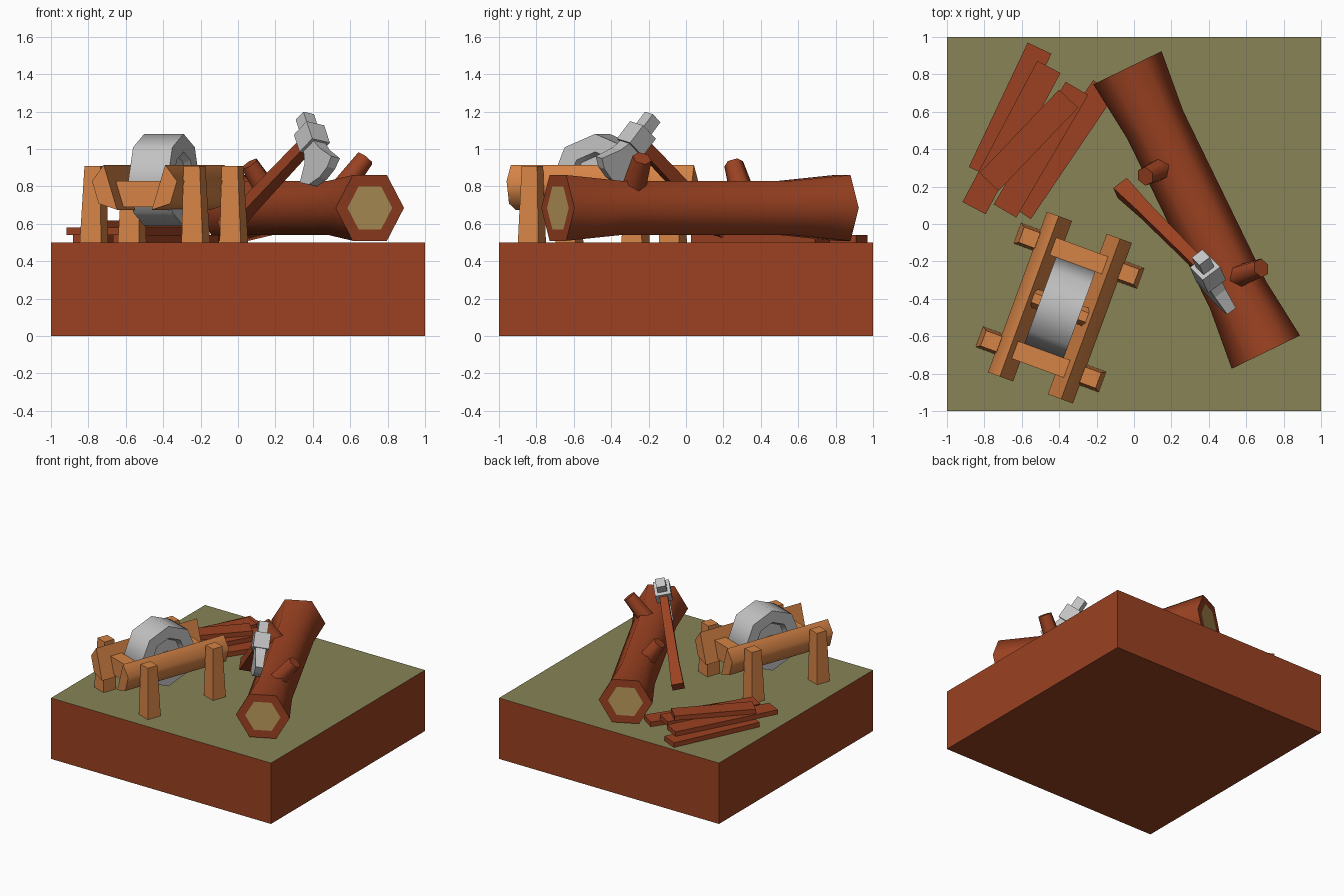
import bpy, bmesh, math
from mathutils import Vector as V

if "Cube" in bpy.data.objects:
    bpy.data.objects.remove(bpy.data.objects["Cube"])


def material(name, srgb):
    m = bpy.data.materials.new(name)
    m.diffuse_color = [c ** 2.2 for c in srgb] + [1]
    m.use_nodes = True
    m.node_tree.nodes["Principled BSDF"].inputs["Base Color"].default_value = m.diffuse_color
    return m


BARK = material("red_brown", (0.60, 0.265, 0.15))
GRASS = material("olive", (0.525, 0.51, 0.34))
ORANGE = material("orange_wood", (0.83, 0.51, 0.28))
STEEL = material("grey", (0.76, 0.76, 0.76))
TAN = material("tan", (0.73, 0.60, 0.36))


def finish(name, bm, mats, smooth=0):
    bmesh.ops.recalc_face_normals(bm, faces=bm.faces)
    me = bpy.data.meshes.new(name)
    bm.to_mesh(me)
    bm.free()
    for m in mats:
        me.materials.append(m)
    if smooth:
        me.polygons.foreach_set("use_smooth", [True] * len(me.polygons))
        me.set_sharp_from_angle(angle=math.radians(smooth))
    ob = bpy.data.objects.new(name, me)
    bpy.context.collection.objects.link(ob)
    return ob


def loft(rings):
    """Skin a list of point loops and cap both ends; returns bmesh and caps."""
    bm = bmesh.new()
    rows = [[bm.verts.new(p) for p in r] for r in rings]
    n = len(rows[0])
    for a, b in zip(rows, rows[1:]):
        for i in range(n):
            j = (i + 1) % n
            bm.faces.new((a[i], a[j], b[j], b[i]))
    caps = [bm.faces.new(rows[0]), bm.faces.new(rows[-1])]
    bmesh.ops.recalc_face_normals(bm, faces=bm.faces)
    return bm, caps


def ring(c, a, b, r, n, start=0.0):
    ts = [start + math.tau * i / n for i in range(n)]
    return [c + a * (r * math.cos(t)) + b * (r * math.sin(t)) for t in ts]


def rect(c, a, b, ha, hb):
    return [c + a * (i * ha) + b * (j * hb)
            for i, j in ((1, 1), (-1, 1), (-1, -1), (1, -1))]


Z = V((0, 0, 1))
X, Y = V((1, 0, 0)), V((0, 1, 0))

# ground block: olive top, brown sides
bm, caps = loft([rect(V((0, 0, z)), X, Y, 1, 1) for z in (0, 0.5)])
caps[1].material_index = 1
finish("ground_block", bm, [BARK, GRASS])

# log, flared at both ends, with cut-wood ends
A, B = V((-0.035, 0.835, 0.685)), V((0.705, -0.685, 0.685))
d = (B - A).normalized()
side = d.cross(Z)
bm, caps = loft([ring(A.lerp(B, t), side, Z, r, 6)
                 for t, r in ((0, 0.203), (0.2, 0.167), (0.8, 0.167), (1, 0.203))])
bmesh.ops.inset_individual(bm, faces=caps, thickness=0.07)
for f in caps:
    f.material_index = 1
finish("log", bm, [BARK, TAN], 65)

# branch stubs
for name, p, q in (("left_branch_stub", (0.20, 0.32, 0.70), (0.06, 0.255, 0.92)),
                   ("right_branch_stub", (0.49, -0.305, 0.70), (0.68, -0.235, 0.95))):
    p, q = V(p), V(q)
    w = (q - p).normalized()
    a = w.cross(d).normalized()
    bm, _ = loft([ring(p, a, w.cross(a), 0.072, 6), ring(q, a, w.cross(a), 0.052, 6)])
    finish(name, bm, [BARK], 65)

# axe: h along the handle, b towards the blade, s across
C = V((0.395, -0.265, 1.055))
h = V((0.565, -0.565, 0.6)).normalized()
b = V((0.25, -0.58, -0.775)).normalized()
s = h.cross(b)
bm, _ = loft([rect(C - h * 0.81, s, b, 0.046, 0.046),
              rect(C - h * 0.60, s, b, 0.037, 0.037), rect(C, s, b, 0.03, 0.033)])
finish("axe_handle", bm, [BARK])
bm, _ = loft([rect(C + h * k, s, b, 0.06, 0.06) for k in (-0.06, 0.06)])
finish("axe_head", bm, [STEEL])
bm, _ = loft([rect(C - b * k, s, h, 0.036, 0.036) for k in (0.05, 0.15)])
finish("axe_poll", bm, [STEEL])
blade = [(-0.045, 0.05), (-0.07, 0.12), (-0.155, 0.19), (-0.10, 0.245), (-0.01, 0.265),
         (0.07, 0.255), (0.125, 0.225), (0.065, 0.12), (0.045, 0.05)]
bm, _ = loft([[C + h * p + b * q + s * (k * (0.045 - 0.07 * q)) for p, q in blade]
              for k in (-1, 1)])
finish("axe_blade", bm, [STEEL])

# grindstone frame: u along the beams, v across
F = V((-0.396, -0.447, 0))
u, v = V((0.345, 0.939, 0)).normalized(), V((0.939, -0.345, 0)).normalized()


def at(pu, pv, z):
    return F + u * pu + v * pv + Z * z


half_log = [(0.099, 0.675), (0.175, 0.915), (0.242, 0.828), (0.204, 0.708)]
for k, sn in ((-1, "left"), (1, "right")):
    # split-log beam, flat side facing up and in
    bm, _ = loft([[at(e, k * o, z) for o, z in half_log] for e in (-0.457, 0.457)])
    finish(sn + "_beam", bm, [ORANGE], 85)
    # tapered legs
    for e, en in ((-1, "front"), (1, "back")):
        bm, _ = loft([rect(at(e * 0.295, k * 0.29, 0.5), u, v, 0.058, 0.06),
                      rect(at(e * 0.295, k * 0.282, 0.91), u, v, 0.044, 0.046)])
        finish(f"{sn}_{en}_leg", bm, [ORANGE])

# cross bars wedged between the beams
for e, en in ((-1, "front"), (1, "back")):
    bm, _ = loft([rect(at(e * 0.295, 0, 0.69), u, v, 0.05, 0.11),
                  rect(at(e * 0.295, 0, 0.83), u, v, 0.05, 0.155)])
    finish(en + "_cross_bar", bm, [ORANGE])

# octagonal wheel with dished sides, and its axle
prof = [(-0.075, 0.13), (-0.112, 0.15), (-0.112, 0.246),
        (0.112, 0.246), (0.112, 0.15), (0.075, 0.13)]
bm, _ = loft([ring(at(0, o, 0.835), u, Z, r, 8) for o, r in prof])
finish("grinding_wheel", bm, [STEEL], 50)
bm, _ = loft([ring(at(0, o, 0.815), u, Z, 0.052, 6) for o in (-0.155, 0.155)])
finish("axle", bm, [ORANGE])

# plank pile: start and end in plan, bottom height
planks = [((-0.505, 0.94), (-0.82, 0.275), 0.5), ((-0.16, 0.73), (-0.61, 0.065), 0.5),
          ((-0.455, 0.84), (-0.855, 0.085), 0.54), ((-0.305, 0.725), (-0.69, 0.07), 0.54),
          ((-0.35, 0.67), (-0.775, 0.225), 0.58)]
for i, (p, q, z) in enumerate(planks):
    p, q = V((*p, z + 0.02)), V((*q, z + 0.02))
    a = (q - p).normalized().cross(Z)
    bm, _ = loft([rect(c, a, Z, 0.07, 0.019) for c in (p, q)])
    finish(f"plank_{i + 1}", bm, [BARK])
